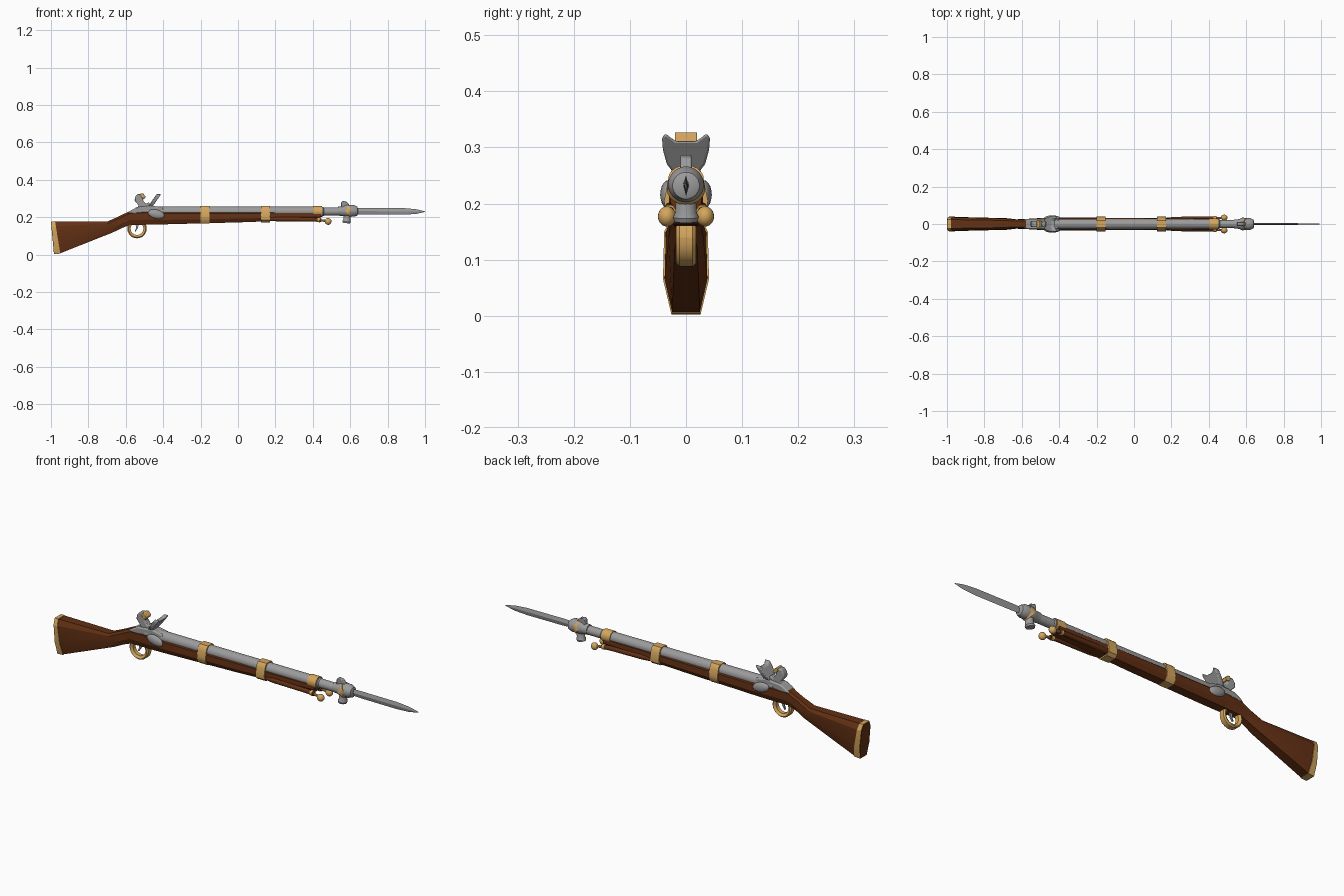
import bpy, bmesh, math
from mathutils import Vector

if "Cube" in bpy.data.objects:
    bpy.data.objects.remove(bpy.data.objects["Cube"])


def material(name, rgb):
    m = bpy.data.materials.new(name)
    m.diffuse_color = (*rgb, 1)
    m.use_nodes = True
    m.node_tree.nodes["Principled BSDF"].inputs["Base Color"].default_value = m.diffuse_color
    return m


WOOD = material("brown wood", (0.125, 0.030, 0.007))
STEEL = material("grey steel", (0.33, 0.33, 0.33))
BRASS = material("brass", (0.66, 0.38, 0.11))


def loft(name, rings, mat, smooth=35):
    """Skin a row of equal-length point rings and cap both ends."""
    bm = bmesh.new()
    rows = [[bm.verts.new(p) for p in r] for r in rings]
    n = len(rows[0])
    for a, b in zip(rows, rows[1:]):
        for i in range(n):
            bm.faces.new((a[i], a[(i + 1) % n], b[(i + 1) % n], b[i]))
    bm.faces.new(rows[0])
    bm.faces.new(rows[-1])
    bmesh.ops.recalc_face_normals(bm, faces=bm.faces)
    me = bpy.data.meshes.new(name)
    bm.to_mesh(me)
    bm.free()
    me.materials.append(mat)
    ob = bpy.data.objects.new(name, me)
    bpy.context.collection.objects.link(ob)
    bpy.context.view_layer.objects.active = ob
    ob.select_set(True)
    bpy.ops.object.shade_smooth_by_angle(angle=math.radians(smooth))
    ob.select_set(False)
    return ob


def stock_ring(xt, zt, xb, zb, w, grow=0.0):
    """Chamfered outline, slanted between its top and bottom x."""
    shape = [(.62, 1), (.95, .84), (1, .35), (.65, 0)]
    shape += [(-y, t) for y, t in reversed(shape)]
    return [(xb + (xt - xb) * t, y * (w + grow),
             zb - grow + (zt - zb + 2 * grow) * t) for y, t in shape]


def tube(name, stations, mat, n=20):
    """Round body through (point, radius) stations."""
    d = (Vector(stations[-1][0]) - Vector(stations[0][0])).normalized()
    u = d.orthogonal().normalized()
    v = d.cross(u)
    rings = [[Vector(p) + r * (u * math.cos(2 * math.pi * i / n) + v * math.sin(2 * math.pi * i / n))
              for i in range(n)] for p, r in stations]
    return loft(name, rings, mat)


def side_plate(name, outline, w, mat, bevel=0.0):
    """Extrude an x-z outline to both sides of y = 0."""
    ob = loft(name, [[(x, y, z) for x, z in outline] for y in (-w, w)], mat)
    if bevel:
        b = ob.modifiers.new("bevel", "BEVEL")
        b.width, b.segments = bevel, 2
    return ob


def ball(name, loc, scale, mat):
    bpy.ops.mesh.primitive_uv_sphere_add(segments=20, ring_count=12, location=loc)
    ob = bpy.context.object
    ob.name, ob.scale = name, scale
    ob.data.materials.append(mat)
    bpy.ops.object.shade_smooth()
    ob.select_set(False)
    return ob


# wooden stock, butt to fore-end
butt = [(-1, .174, -.984, .003, .036), (-.975, .176, -.953, .006, .038)]
body = [(-.70, .176, -.67, .118, .031), (-.64, .203, -.625, .140, .025),
        (-.58, .232, -.58, .158, .027), (-.50, .236, -.47, .160, .033),
        (-.38, .230, -.38, .162, .034), (0, .230, 0, .172, .033),
        (.44, .228, .44, .188, .028)]
loft("stock", [stock_ring(*s) for s in butt + body], WOOD, 20)

# brass rim around the butt, wood left showing on the end
rim = [(-.998, .174, -.982, .005, .036), (-.978, .174, -.95, .008, .038)]
loft("butt_rim", [stock_ring(*s, grow=.003) for s in rim], BRASS, 20)

# barrel with thinner muzzle
tube("barrel", [((-.50, 0, .230), .029), ((-.38, 0, .230), .028), ((.455, 0, .230), .026),
                ((.46, 0, .230), .022), ((.60, 0, .230), .021)], STEEL)

# brass barrel bands
for name, x, zb, w in (("rear_band", -.177, .166, .037), ("middle_band", .148, .172, .037)):
    ring = [(.018, .259), (.028, .25), (.033, .235), (w + .002, .205), (w, .185), (.022, zb)]
    ring += [(-y, z) for y, z in reversed(ring)]
    loft(name, [[(x + dx, y, z) for y, z in ring] for dx in (-.024, .024)], BRASS)
tube("front_band", [((.402, 0, .230), .030), ((.45, 0, .230), .030)], BRASS)

# two ramrods with ball ends, mirrored across the stock
for s, side in ((1, "left"), (-1, "right")):
    tube(side + "_rod", [((.16, s * .022, .190), .010), ((.22, s * .026, .190), .013),
                         ((.40, s * .029, .187), .011), ((.445, s * .031, .184), .010)], WOOD, 12)
    tube(side + "_rod_neck", [((.44, s * .031, .184), .006), ((.48, s * .034, .178), .006)], BRASS, 10)
    tube(side + "_rod_collar", [((.425, s * .029, .186), .013), ((.438, s * .030, .185), .013)], BRASS, 12)
    ball(side + "_rod_knob", (.482, s * .034, .177), (.018, .016, .018), BRASS)
    # rounded lock bosses beside the breech
    boss = ball(side + "_lock_boss", (-.437, s * .031, .216), (.045, .015, .024), STEEL)
    boss.rotation_euler.y = math.radians(14)

# lock body over the wrist
side_plate("lock_body", [(-.592, .222), (-.57, .238), (-.54, .254), (-.46, .262), (-.40, .250),
                         (-.40, .215), (-.47, .214)], .027, STEEL, .006)

# cock, curling back and gripping a brass flint
side_plate("cock", [(-.555, .235), (-.530, .262), (-.553, .288), (-.550, .308), (-.537, .325),
                    (-.512, .325), (-.502, .310), (-.508, .290), (-.492, .270), (-.478, .280),
                    (-.466, .262), (-.455, .240)], .017, STEEL, .005)
side_plate("flint", [(-.522, .316), (-.520, .327), (-.508, .327), (-.494, .312), (-.498, .300),
                     (-.512, .300)], .020, BRASS, .002)

# horned frizzen leaning forward
half = [(.020, .252), (.034, .270), (.041, .295), (.043, .318), (.036, .325), (.028, .318), (.018, .311)]
horns = half + [(-y, z) for y, z in reversed(half)]
frizzen = loft("frizzen", [[(-.475 + (z - .25) * .70 + dx, y, z) for y, z in horns]
                           for dx in (-.011, .013)], STEEL)
b = frizzen.modifiers.new("bevel", "BEVEL")
b.width, b.segments = .004, 2

# trigger guard ring
prof = [(.034, -.010), (.034, .010), (.046, .018), (.052, .012), (.052, -.012), (.046, -.018)]
rings = [[(-.54 + r * math.cos(a), y, .139 + r * math.sin(a)) for r, y in prof]
         for a in (2 * math.pi * i / 32 for i in range(33))]
loft("trigger_guard", rings, BRASS)
side_plate("trigger", [(-.548, .165), (-.530, .165), (-.536, .140), (-.548, .122), (-.552, .124),
                       (-.545, .142)], .004, STEEL)

# bayonet socket, brass collar and lugs
tube("bayonet_socket", [((.535, 0, .232), .024), ((.56, 0, .232), .026), ((.575, 0, .234), .032),
                        ((.62, 0, .234), .032), ((.638, 0, .232), .024), ((.642, 0, .232), .014)], STEEL)
tube("socket_collar", [((.580, 0, .225), .034), ((.604, 0, .243), .032)], BRASS)
side_plate("upper_lug", [(.552, .25), (.552, .280), (.560, .287), (.582, .282), (.598, .262), (.598, .25)],
           .010, STEEL, .003)
tube("lower_lug", [((.584, 0, .215), .018), ((.582, 0, .185), .019), ((.580, 0, .176), .023),
                   ((.578, 0, .168), .021)], STEEL)

# bayonet blade, diamond in section
blade = [(.63, .249, .216, .006), (.68, .250, .214, .005), (.88, .249, .213, .004),
         (.95, .243, .217, .003), (1.0, .231, .228, .001)]
loft("blade", [[(x, 0, zt), (x, w, (zt + zb) / 2), (x, 0, zb), (x, -w, (zt + zb) / 2)]
               for x, zt, zb, w in blade], STEEL, 20)
